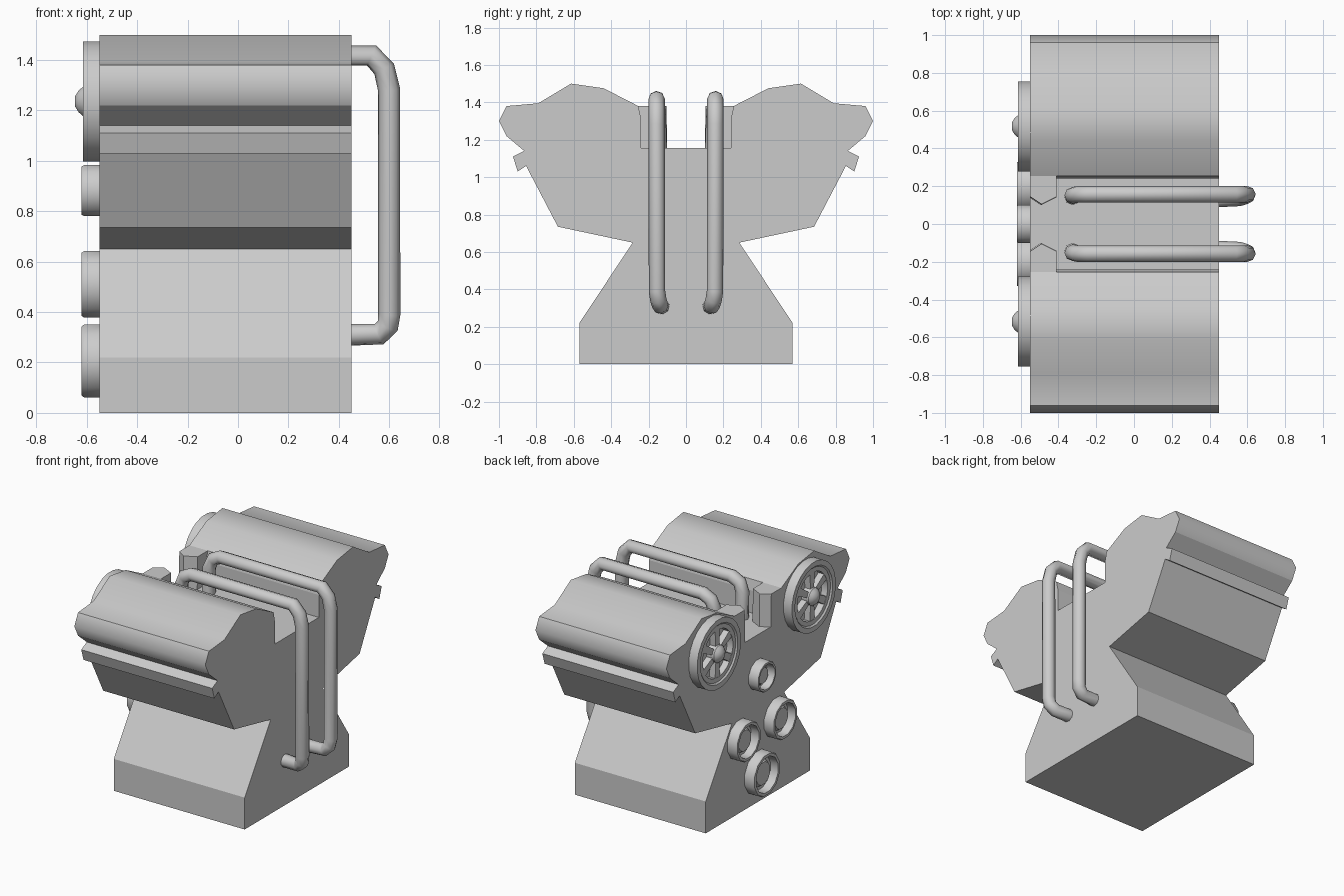
import bpy, bmesh, math

if "Cube" in bpy.data.objects:
    bpy.data.objects.remove(bpy.data.objects["Cube"])

X0, X1 = -0.55, 0.45   # rear and front ends of the block


def finish(name, bm):
    bmesh.ops.recalc_face_normals(bm, faces=bm.faces)
    me = bpy.data.meshes.new(name)
    bm.to_mesh(me)
    bm.free()
    ob = bpy.data.objects.new(name, me)
    bpy.context.collection.objects.link(ob)
    return ob


def smooth(ob, deg):
    bpy.ops.object.select_all(action='DESELECT')
    ob.select_set(True)
    bpy.context.view_layer.objects.active = ob
    bpy.ops.object.shade_smooth_by_angle(angle=math.radians(deg))


def lathe(name, profile, y, z, segs):
    """Revolve (radius, x) points round an axis along x; ends on the axis close up."""
    bm = bmesh.new()
    rings = []
    for r, x in profile:
        if r == 0:
            rings.append([bm.verts.new((x, y, z))] * segs)
        else:
            rings.append([bm.verts.new((x, y + r * math.cos(a), z + r * math.sin(a)))
                          for a in (2 * math.pi * (i + 0.5) / segs for i in range(segs))])
    for a, b in zip(rings, rings[1:]):
        for i in range(segs):
            j = (i + 1) % segs
            bm.faces.new(list(dict.fromkeys((a[i], a[j], b[j], b[i]))))
    ob = finish(name, bm)
    smooth(ob, 40)
    return ob


# Engine block: half profile (y, z), mirrored and extruded along x
half = [(0.57, 0), (0.57, 0.22), (0.285, 0.65), (0.685, 0.735), (0.855, 1.06),
        (0.90, 1.03), (0.925, 1.11), (0.865, 1.14), (0.96, 1.22), (1.0, 1.30),
        (0.96, 1.38), (0.79, 1.395), (0.615, 1.5), (0.44, 1.475), (0.255, 1.38),
        (0.24, 1.31), (0.24, 1.155)]
prof = half + [(-y, z) for y, z in reversed(half)]
n = len(prof)
bm = bmesh.new()
ends = [[bm.verts.new((x, y, z)) for y, z in prof] for x in (X0, X1)]
for e in ends:
    bm.faces.new(e)
for i in range(n):
    j = (i + 1) % n
    f = bm.faces.new((ends[0][i], ends[0][j], ends[1][j], ends[1][i]))
    k = min(i, n - 2 - i)
    f.smooth = 8 <= k < 14          # rounded cylinder covers
for i in (10, n - 11):
    bm.edges.get((ends[0][i], ends[1][i])).smooth = False
finish("engine_block", bm)

# Pointed blocks at the rear of the valley
foot = [(X0, 0.26), (X0, 0.14), (-0.49, 0.10), (-0.41, 0.14), (-0.41, 0.26)]
for s, side in ((1, "left"), (-1, "right")):
    bm = bmesh.new()
    low = [bm.verts.new((x, s * y, 1.14)) for x, y in foot]
    top = [bm.verts.new((x, s * (y + 0.005), 1.38)) for x, y in foot]
    bm.faces.new(low)
    bm.faces.new(top)
    for i in range(5):
        j = (i + 1) % 5
        bm.faces.new((low[i], low[j], top[j], top[i]))
    finish("valley_block_" + side, bm)

# Bent pipes running over the top and down the front
path = [(-0.325, 0.145, 1.13), (-0.325, 0.152, 1.33), (-0.30, 0.157, 1.39),
        (-0.24, 0.157, 1.418), (0.53, 0.157, 1.418), (0.58, 0.157, 1.365),
        (0.60, 0.157, 1.28), (0.60, 0.155, 0.39), (0.594, 0.148, 0.345),
        (0.56, 0.138, 0.312), (0.44, 0.132, 0.31)]
for s, side in ((1, "left"), (-1, "right")):
    cu = bpy.data.curves.new("pipe_" + side, 'CURVE')
    cu.dimensions = '3D'
    cu.bevel_depth = 0.044
    cu.bevel_resolution = 2
    cu.use_fill_caps = True
    sp = cu.splines.new('POLY')
    sp.points.add(len(path) - 1)
    for p, (x, y, z) in zip(sp.points, path):
        p.co = (x, s * y, z, 1)
    sp.use_smooth = True
    bpy.context.collection.objects.link(bpy.data.objects.new("pipe_" + side, cu))

# Spoked wheels at the rear of each cylinder bank
for s, side in ((1, "left"), (-1, "right")):
    y, z = s * 0.517, 1.236
    lathe("wheel_rim_" + side, [(0.24, X0 + 0.01), (0.24, -0.615), (0.205, -0.615),
          (0.195, -0.605), (0.165, -0.605), (0.165, -0.56), (0, -0.56)], y, z, 24)
    lathe("wheel_hub_" + side, [(0.06, -0.555), (0.06, -0.615), (0.045, -0.632),
          (0.02, -0.647), (0, -0.647)], y, z, 12)
    bm = bmesh.new()
    for k in range(6):
        a = math.pi * (k / 3 + 0.5)
        c, d = math.cos(a), math.sin(a)
        q = []
        for x in (-0.555, -0.603):
            for r, w in ((0.04, -0.018), (0.175, -0.028), (0.175, 0.028), (0.04, 0.018)):
                q.append(bm.verts.new((x, y + r * c - w * d, z + r * d + w * c)))
        bm.faces.new(q[:4])
        bm.faces.new(q[4:])
        for i in range(4):
            j = (i + 1) % 4
            bm.faces.new((q[i], q[j], q[4 + j], q[4 + i]))
    finish("wheel_spokes_" + side, bm)

# Round recessed caps on the rear face: (y, z, radius)
caps = [(0, 0.882, 0.105), (0.2, 0.51, 0.137), (-0.2, 0.51, 0.137), (0, 0.206, 0.15)]
for i, (y, z, r) in enumerate(caps):
    lathe("rear_cap_%d" % (i + 1), [(r, X0 + 0.01), (r, -0.61), (r * 0.95, -0.62),
          (r * 0.82, -0.62), (r * 0.78, -0.565), (r * 0.62, -0.565),
          (r * 0.52, -0.59), (0, -0.59)], y, z, 12)
